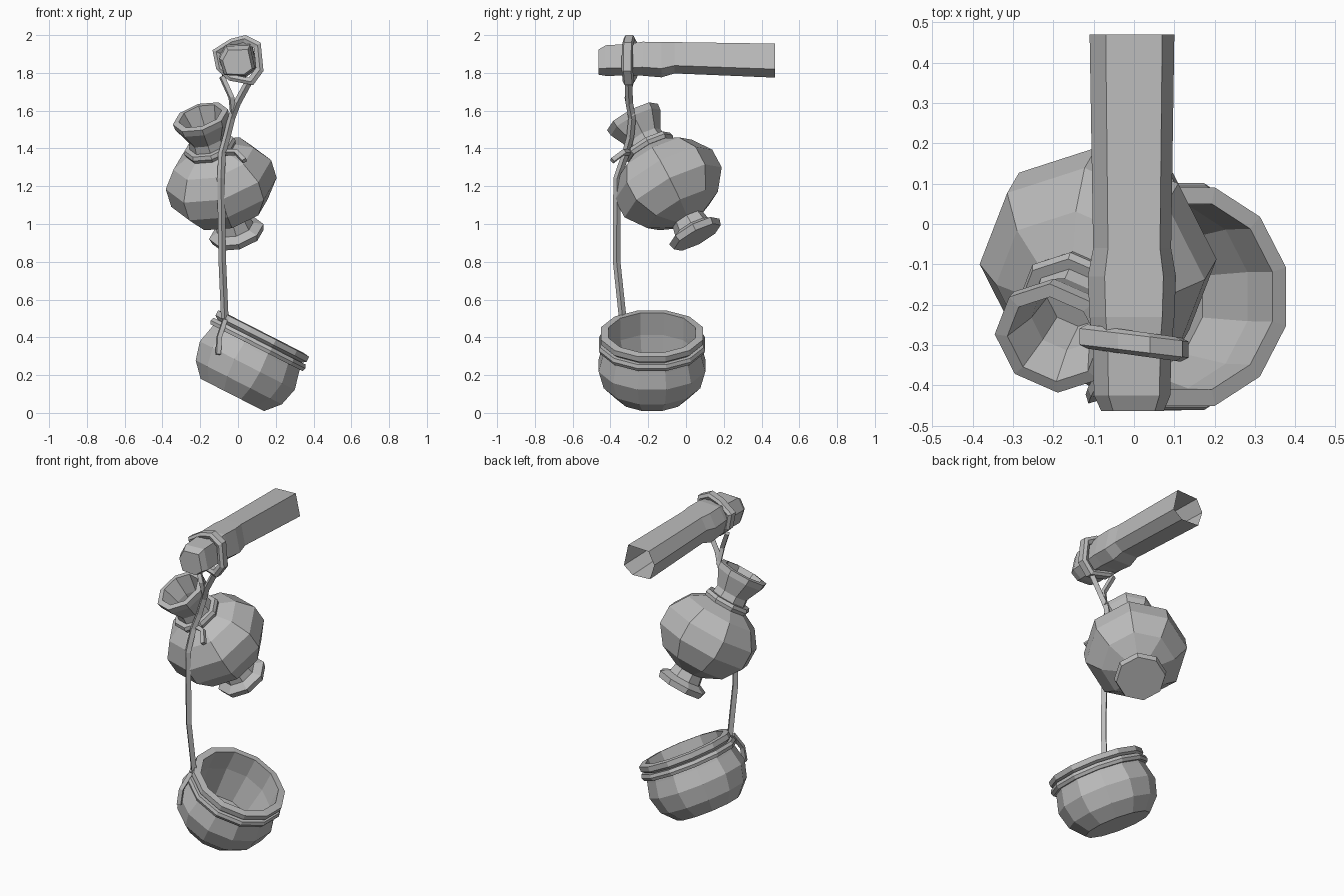
import bpy, bmesh
from math import cos, sin, pi
from mathutils import Vector

if "Cube" in bpy.data.objects:
    bpy.data.objects.remove(bpy.data.objects["Cube"])

clay = bpy.data.materials.new("plain_grey")
clay.use_nodes = True
GREY = (0.5, 0.5, 0.5, 1)
clay.diffuse_color = GREY
clay.node_tree.nodes["Principled BSDF"].inputs["Base Color"].default_value = GREY


def loft(name, rings, cap_start=True, cap_end=True, closed=False):
    """Skin a row of point rings that all have the same count."""
    bm = bmesh.new()
    rows = [[bm.verts.new(p) for p in ring] for ring in rings]
    pairs = list(zip(rows, rows[1:]))
    if closed:
        pairs.append((rows[-1], rows[0]))
    for a, b in pairs:
        for i in range(len(a)):
            j = (i + 1) % len(a)
            bm.faces.new((a[i], a[j], b[j], b[i]))
    if cap_start and not closed:
        bm.faces.new(rows[0][::-1])
    if cap_end and not closed:
        bm.faces.new(rows[-1])
    bmesh.ops.recalc_face_normals(bm, faces=bm.faces)
    mesh = bpy.data.meshes.new(name)
    bm.to_mesh(mesh)
    bm.free()
    mesh.materials.append(clay)
    obj = bpy.data.objects.new(name, mesh)
    bpy.context.collection.objects.link(obj)
    return obj


def lathe(name, profile, sides, base, axis, phase=0.0, closed=False):
    """Turn a (radius, height) profile round a tilted axis."""
    turn = Vector((0, 0, 1)).rotation_difference(Vector(axis))
    rings = []
    for r, h in profile:
        angles = [2 * pi * (i + phase) / sides for i in range(sides)]
        rings.append([turn @ Vector((r * cos(a), r * sin(a), h)) + Vector(base)
                      for a in angles])
    return loft(name, rings, closed=closed)


def band(radius, height, thick):
    """Closed square-ish profile for a rope wound round a neck."""
    return [(radius - thick, height - thick), (radius + thick * 0.6, height - thick),
            (radius + thick, height), (radius + thick * 0.6, height + thick),
            (radius - thick, height + thick)]


def rope(name, points, thick=0.02):
    """Angular rope along a path of points."""
    curve = bpy.data.curves.new(name, "CURVE")
    curve.dimensions = "3D"
    curve.bevel_depth = thick
    curve.bevel_resolution = 0
    curve.use_fill_caps = True
    spline = curve.splines.new("POLY")
    spline.points.add(len(points) - 1)
    for p, co in zip(spline.points, points):
        p.co = (*co, 1)
    spline.use_smooth = False
    curve.materials.append(clay)
    obj = bpy.data.objects.new(name, curve)
    bpy.context.collection.objects.link(obj)
    bpy.ops.object.select_all(action="DESELECT")
    obj.select_set(True)
    bpy.context.view_layer.objects.active = obj
    bpy.ops.object.convert(target="MESH")


# Wooden beam: six-sided, blunt closed front, open back
hexagon = [(-0.07, 0.085), (0.07, 0.09), (0.1, -0.045),
           (0.04, -0.09), (-0.08, -0.085), (-0.11, 0.01)]
stations = [(-0.463, 0.74, 1.857), (-0.425, 0.9, 1.865), (-0.3, 0.93, 1.87),
            (-0.23, 1.0, 1.875), (-0.13, 1.04, 1.87), (-0.06, 0.92, 1.88),
            (0.47, 1.0, 1.865)]
loft("beam", [[(x * s, y, zc + z * s) for x, z in hexagon]
              for y, s, zc in stations], cap_end=False)

# Loop of rope round the beam, slightly skewed
loop = [(-0.04, 0.115), (0.04, 0.135), (0.12, 0.095), (0.135, -0.055),
        (0.08, -0.13), (-0.05, -0.105), (-0.115, -0.045), (-0.135, 0.055)]
loop_section = [(-0.02, 1.0), (0.02, 1.0), (0.03, 0.86), (0.02, 0.7),
                (-0.02, 0.7), (-0.03, 0.86)]
loft("beam_loop", [[(x * s, -0.295 + dy - 0.12 * x, 1.865 + z * s) for x, z in loop]
                   for dy, s in loop_section], closed=True)

# Jug: foot, round belly, narrow neck, flared hollow mouth
jug_base = (0.0, 0.06, 0.93)
jug_axis = (-0.2, -0.345, 0.64)
lathe("jug", [(0.14, 0), (0.15, 0.035), (0.1, 0.06), (0.09, 0.11), (0.21, 0.17),
              (0.29, 0.28), (0.29, 0.39), (0.22, 0.49), (0.11, 0.55), (0.1, 0.62),
              (0.148, 0.715), (0.152, 0.75), (0.118, 0.755), (0.085, 0.65),
              (0.075, 0.54)], 8, jug_base, jug_axis)
lathe("jug_neck_rope", band(0.122, 0.56, 0.02), 8, jug_base, jug_axis, closed=True)

# Pot: rounded body with thick lip and hollow inside
pot_base = (-0.03, -0.18, 0.095)
pot_axis = (0.454, 0, 0.891)
lathe("pot", [(0.195, 0), (0.265, 0.075), (0.292, 0.175), (0.27, 0.265),
              (0.26, 0.32), (0.28, 0.335), (0.28, 0.365), (0.238, 0.37),
              (0.235, 0.24), (0.2, 0.06)], 12, pot_base, pot_axis, phase=0.5)
lathe("pot_neck_rope", band(0.272, 0.3, 0.019), 12, pot_base, pot_axis,
      phase=0.5, closed=True)

# Hanging ropes
rope("left_strand", [(-0.085, -0.285, 1.78), (-0.035, -0.31, 1.67),
                     (-0.025, -0.285, 1.57)], 0.017)
rope("long_rope", [(0.055, -0.305, 1.75), (-0.005, -0.3, 1.64), (-0.035, -0.285, 1.56),
                   (-0.06, -0.295, 1.46), (-0.085, -0.32, 1.37), (-0.09, -0.365, 1.24),
                   (-0.083, -0.367, 0.8), (-0.07, -0.335, 0.5)])
rope("jug_rope_tail", [(-0.08, -0.3, 1.38), (-0.01, -0.33, 1.38),
                       (0.035, -0.39, 1.335)], 0.017)
rope("pot_rope_tail", [(-0.07, -0.36, 0.49), (-0.1, -0.415, 0.4),
                       (-0.105, -0.43, 0.31)], 0.017)
